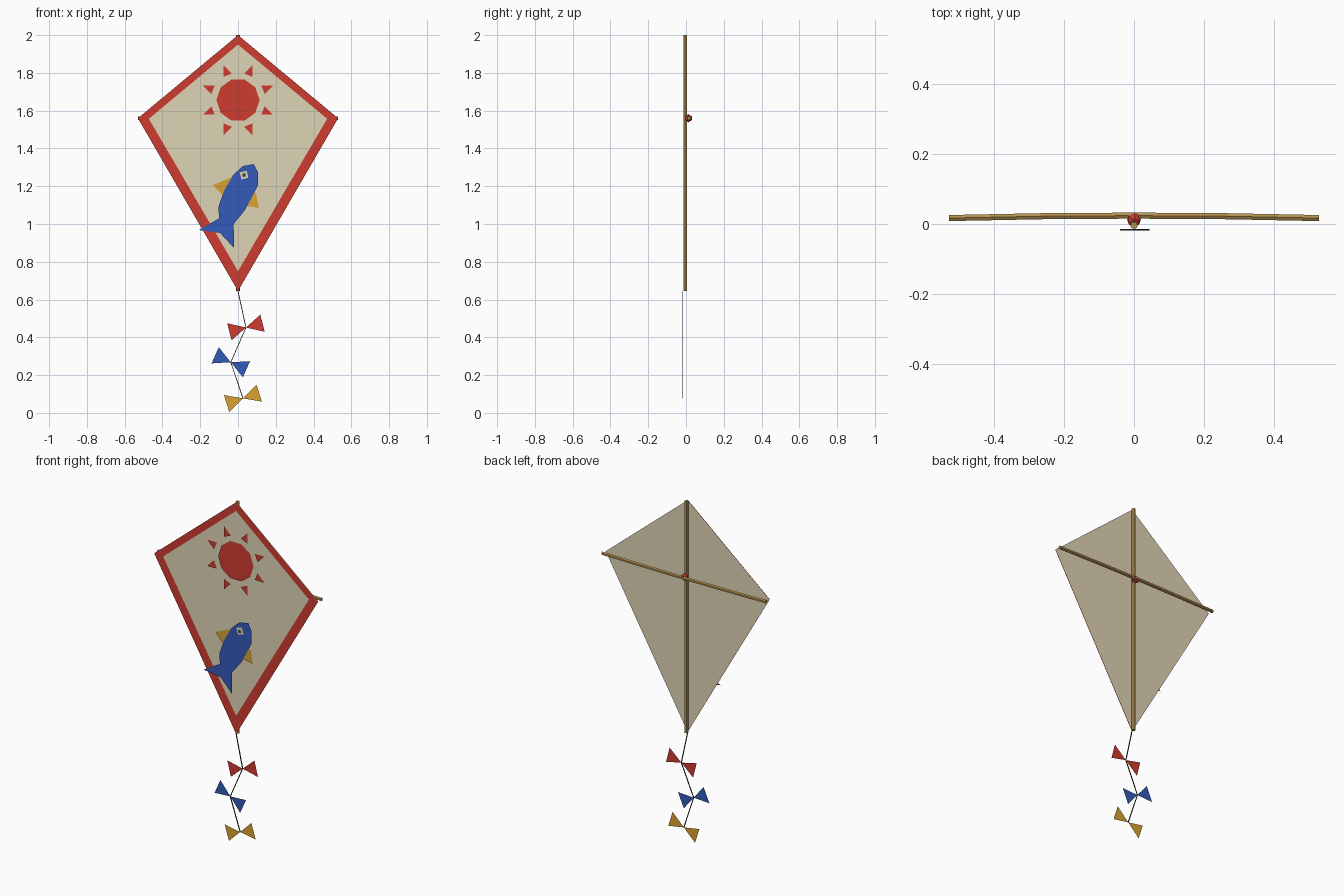
import bpy, bmesh
from math import sin, cos, pi, radians
from mathutils import Vector

if "Cube" in bpy.data.objects:
    bpy.data.objects.remove(bpy.data.objects["Cube"])

COLOURS = {
    "cream": (0.74, 0.66, 0.46, 1), "red": (0.62, 0.045, 0.03, 1),
    "blue": (0.033, 0.10, 0.48, 1), "yellow": (0.70, 0.36, 0.03, 1),
    "wood": (0.45, 0.28, 0.08, 1), "dark": (0.05, 0.045, 0.04, 1),
}
MATS = {}
for key, rgba in COLOURS.items():
    MATS[key] = bpy.data.materials.new(key)
    MATS[key].diffuse_color = rgba


def finish(name, bm, colour):
    me = bpy.data.meshes.new(name)
    bm.to_mesh(me)
    bm.free()
    me.materials.append(MATS[colour])
    ob = bpy.data.objects.new(name, me)
    bpy.context.collection.objects.link(ob)
    return ob


def flat(name, polys, y, colour):
    """Flat cloth shapes from (x, z) outlines, all facing the front."""
    bm = bmesh.new()
    for pts in polys:
        face = bm.faces.new([bm.verts.new((x, y, z)) for x, z in pts])
        face.normal_update()
        if face.normal.y > 0:
            face.normal_flip()
    return finish(name, bm, colour)


def rod(name, pts, radius, sides, colour):
    """Capped tube with a constant cross-section along a path."""
    bm = bmesh.new()
    rings = []
    pts = [Vector(p) for p in pts]
    run = (pts[-1] - pts[0]).normalized()
    u = Vector((0, 1, 0))
    v = run.cross(u).normalized()
    for p in pts:
        rings.append([bm.verts.new(p + radius * (u * cos(2 * pi * (i + .5) / sides)
                                                 + v * sin(2 * pi * (i + .5) / sides)))
                      for i in range(sides)])
    for a, b in zip(rings, rings[1:]):
        for i in range(sides):
            j = (i + 1) % sides
            bm.faces.new((a[i], a[j], b[j], b[i]))
    bm.faces.new(rings[0])
    bm.faces.new(rings[-1])
    bmesh.ops.recalc_face_normals(bm, faces=bm.faces)
    return finish(name, bm, colour)


def polar(cx, cz, r, a):
    return (cx + r * cos(a), cz + r * sin(a))


# sail and its border strip
outer = [(0, 2.0), (-0.53, 1.56), (0, 0.645), (0.53, 1.56)]
inner = [(0, 1.95), (-0.472, 1.557), (0, 0.75), (0.472, 1.557)]
flat("sail", [outer], -0.014, "cream")
flat("border", [(outer[i], outer[(i + 1) % 4], inner[(i + 1) % 4], inner[i])
                for i in range(4)], -0.018, "red")

# sun disc with eight rays
SZ = 1.656
flat("sun_disc", [[polar(0, SZ, 0.114, 2 * pi * i / 10) for i in range(10)]],
     -0.020, "red")
rays = []
for k in range(8):
    a = radians(22.5 + 45 * k)
    rays.append([polar(0, SZ, 0.145, a - 0.165), polar(0, SZ, 0.2, a),
                 polar(0, SZ, 0.145, a + 0.165)])
flat("sun_rays", rays, -0.020, "red")

# fish
flat("fish_fins", [[(-0.132, 1.206), (-0.07, 1.14), (0, 1.15), (-0.03, 1.25)],
                   [(0.11, 1.085), (0.095, 1.165), (0.03, 1.15), (0.02, 1.10)]],
     -0.020, "yellow")
flat("fish_body", [[(0.084, 1.317), (0.105, 1.275), (0.105, 1.206), (0.074, 1.143),
                    (0.037, 1.074), (-0.023, 1.0), (-0.021, 0.873), (-0.095, 0.953),
                    (-0.206, 0.968), (-0.1, 1.03), (-0.104, 1.09), (-0.074, 1.175),
                    (-0.026, 1.259), (0.026, 1.307)]], -0.024, "blue")
for name, r, y, col in (("fish_eye", 0.027, -0.028, "cream"),
                        ("fish_pupil", 0.012, -0.032, "dark")):
    flat(name, [[polar(0.032, 1.259, r, radians(60 + 90 * i)) for i in range(4)]],
         y, col)

# frame: upright spine, bowed cross spar and the knot binding them
rod("spine", [(0, -0.004, 0.645), (0, -0.004, 2.0)], 0.011, 6, "wood")
rod("cross_spar", [(x, 0.024 - 0.007 * (x / 0.53) ** 2, 1.56)
                   for x in (-0.53, -0.265, 0, 0.265, 0.53)], 0.01, 6, "wood")
bm = bmesh.new()
bmesh.ops.create_icosphere(bm, subdivisions=1, radius=0.022)
bmesh.ops.translate(bm, verts=bm.verts, vec=(0, 0.012, 1.56))
finish("knot", bm, "red")

# tail string with three bows
TY = -0.017
knots = [(0.042, 0.452), (-0.038, 0.268), (0.026, 0.077)]
rod("tail_string", [(x, TY, z) for x, z in [(0, 0.645)] + knots], 0.003, 4, "dark")
for (cx, cz), deg, col in zip(knots, (14.5, -24, 17.5), ("red", "blue", "yellow")):
    wings = []
    for turn in (0, pi):
        a = radians(deg) + turn
        wings.append([(cx, cz), polar(cx, cz, 0.102, a - 0.475),
                      polar(cx, cz, 0.102, a + 0.475)])
    flat("tail_bow_" + col, wings, TY, col)

for m in bpy.data.materials:
    if m.users and not m.is_grease_pencil:
        m.use_nodes = True
        m.node_tree.nodes["Principled BSDF"].inputs["Base Color"].default_value = m.diffuse_color
